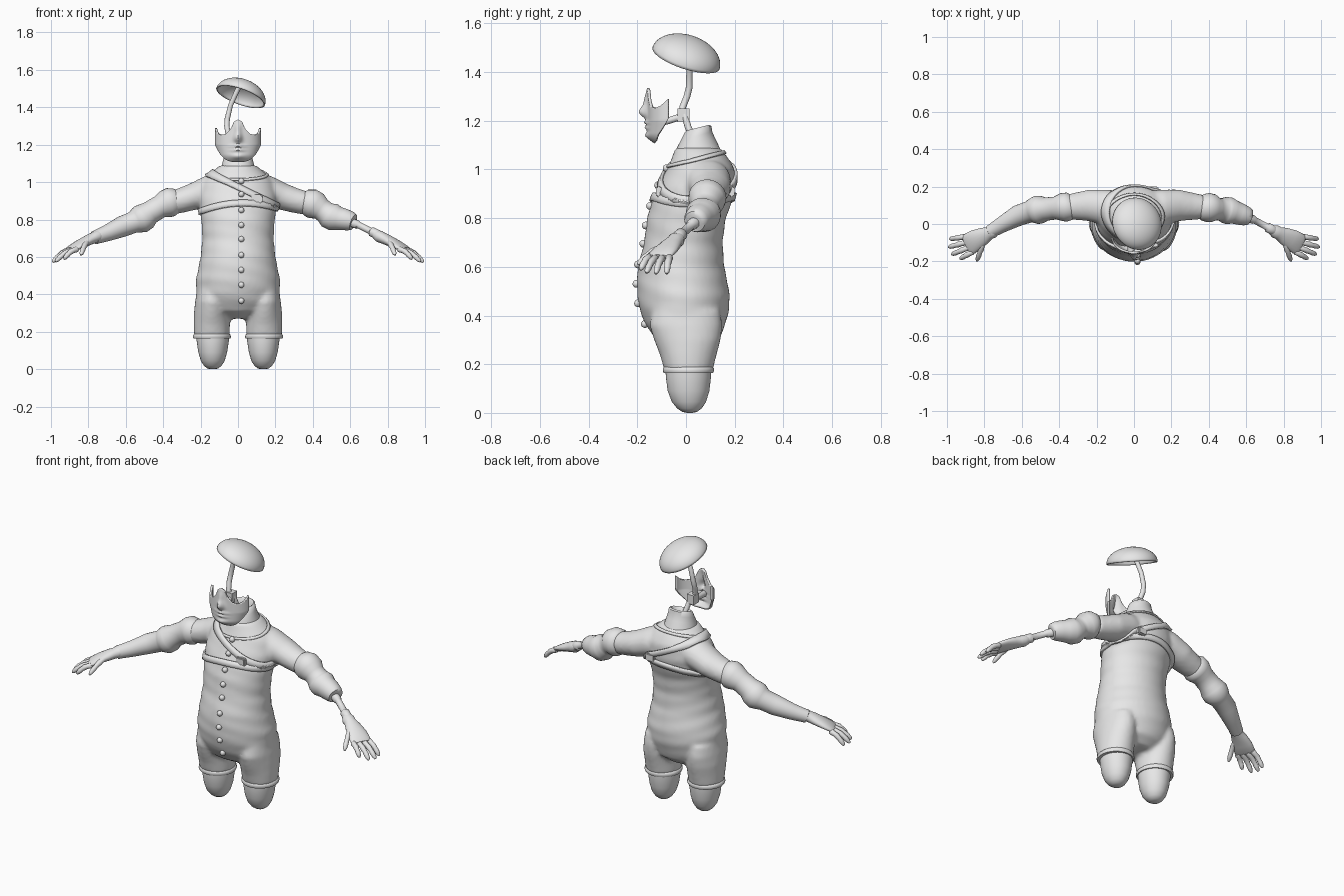
import bpy, bmesh, math
from mathutils import Vector

GREY = bpy.data.materials.new("plain_grey")
GREY.diffuse_color = (0.8, 0.8, 0.8, 1)

def finish(bm, name, smooth=50):
    bmesh.ops.recalc_face_normals(bm, faces=bm.faces)
    me = bpy.data.meshes.new(name)
    bm.to_mesh(me)
    bm.free()
    ob = bpy.data.objects.new(name, me)
    bpy.context.collection.objects.link(ob)
    me.materials.append(GREY)
    bpy.ops.object.select_all(action='DESELECT')
    ob.select_set(True)
    bpy.context.view_layer.objects.active = ob
    bpy.ops.object.shade_smooth_by_angle(angle=math.radians(smooth))
    return ob

def skin(bm, rings, caps=True, closed=False):
    vs = [[bm.verts.new(p) for p in r] for r in rings]
    n = len(vs[0])
    pairs = list(zip(vs, vs[1:])) + ([(vs[-1], vs[0])] if closed else [])
    for a, b in pairs:
        for i in range(n):
            bm.faces.new((a[i], a[(i + 1) % n], b[(i + 1) % n], b[i]))
    if caps:
        bm.faces.new(vs[0])
        bm.faces.new(vs[-1])

def tube(bm, pts, s=1, n=20):
    """pts: (x, y, z, radius or (side, up) radii); s mirrors x"""
    P = [Vector((p[0] * s, p[1], p[2])) for p in pts]
    rings = []
    for i, p in enumerate(P):
        t = (P[min(i + 1, len(P) - 1)] - P[max(i - 1, 0)]).normalized()
        ref = Vector((0, 1, 0)) if abs(t.z) > 0.8 else Vector((0, 0, 1))
        side = t.cross(ref).normalized()
        up = side.cross(t)
        r = pts[i][3]
        ra, rb = r if isinstance(r, tuple) else (r, r)
        rings.append([p + side * ra * math.cos(k * math.tau / n) + up * rb * math.sin(k * math.tau / n)
                      for k in range(n)])
    skin(bm, rings)

def interp(table, t):
    if t <= table[0][0]:
        return table[0][1:]
    for a, b in zip(table, table[1:]):
        if t <= b[0]:
            f = (t - a[0]) / (b[0] - a[0])
            return tuple(p + (q - p) * f for p, q in zip(a[1:], b[1:]))
    return table[-1][1:]

def upright(bm, rows, cx=0, n=48, tilt=0, fold=0):
    """rows: (z, half width, front y, back y)"""
    rings = []
    for z, a, y0, y1 in rows:
        ring = []
        for k in range(n):
            c, s = math.cos(k * math.tau / n), math.sin(k * math.tau / n)
            f = 1 + fold * math.sin(z * 75 + 3 * c + 2 * s)
            y = (y0 + y1) / 2 + (y1 - y0) / 2 * s * f
            ring.append((cx + a * c * f, y, z + tilt * (y - 0.05)))
        rings.append(ring)
    skin(bm, rings)

# Clothed body: torso, short trouser legs and upper sleeves blended together
TORSO = [(0.27, 0.10, -0.06, 0.09), (0.31, 0.18, -0.13, 0.14), (0.36, 0.215, -0.165, 0.16),
         (0.42, 0.225, -0.19, 0.177), (0.48, 0.225, -0.20, 0.18), (0.54, 0.212, -0.202, 0.17),
         (0.60, 0.2, -0.198, 0.157), (0.70, 0.19, -0.172, 0.15), (0.80, 0.197, -0.16, 0.163),
         (0.87, 0.205, -0.14, 0.19), (0.93, 0.208, -0.115, 0.202), (1.0, 0.19, -0.08, 0.20),
         (1.04, 0.155, -0.06, 0.18), (1.07, 0.12, -0.05, 0.155), (1.09, 0.095, -0.045, 0.14)]
bm = bmesh.new()
upright(bm, [(z,) + tuple(interp(TORSO, z)) for z in [0.27 + i * 0.0205 for i in range(41)]], fold=0.008)
for s in (-1, 1):
    upright(bm, [(0.17, 0.095, -0.088, 0.108), (0.24, 0.096, -0.108, 0.125), (0.30, 0.095, -0.13, 0.143),
                 (0.36, 0.09, -0.15, 0.15), (0.42, 0.08, -0.14, 0.14)], cx=0.14 * s, fold=0.01)
    tube(bm, [(0.08, 0.085, 0.97, (0.09, 0.08)), (0.15, 0.09, 0.955, (0.095, 0.083)),
              (0.24, 0.10, 0.922, (0.085, 0.072)), (0.30, 0.095, 0.903, (0.075, 0.067)),
              (0.37, 0.09, 0.885, (0.065, 0.062))], s)
body = finish(bm, "clothed_body")
m = body.modifiers.new("blend", 'REMESH')
m.mode, m.voxel_size, m.use_smooth_shade = 'VOXEL', 0.012, True
m = body.modifiers.new("soften", 'SMOOTH')
m.factor, m.iterations = 0.5, 5

# Rounded leg stumps and trouser hems
for s, tag in ((-1, "left"), (1, "right")):
    bm = bmesh.new()
    upright(bm, [(0.22, 0.088, -0.085, 0.105), (0.15, 0.086, -0.083, 0.103), (0.09, 0.077, -0.075, 0.096),
                 (0.045, 0.064, -0.058, 0.082), (0.018, 0.047, -0.036, 0.064), (0.004, 0.03, -0.015, 0.045),
                 (0.0, 0.012, 0.004, 0.026)], cx=0.135 * s)
    finish(bm, tag + "_leg_stump", 80)
    bm = bmesh.new()
    upright(bm, [(0.163, 0.088, -0.085, 0.105), (0.163, 0.098, -0.091, 0.111), (0.172, 0.102, -0.095, 0.115),
                 (0.183, 0.1, -0.095, 0.115), (0.19, 0.092, -0.09, 0.11)], cx=0.14 * s)
    finish(bm, tag + "_trouser_hem")

# Neck stump with slanted hollow top
bm = bmesh.new()
upright(bm, [(1.05, 0.098, -0.052, 0.145), (1.08, 0.09, -0.046, 0.133), (1.11, 0.082, -0.038, 0.12),
             (1.14, 0.074, -0.02, 0.108), (1.165, 0.068, -0.006, 0.104), (1.172, 0.06, 0.004, 0.095),
             (1.165, 0.052, 0.012, 0.087), (1.135, 0.045, 0.02, 0.08)], tilt=0.25)
finish(bm, "neck")

# Straps and neckline hugging the body
def strap(name, zfun, width, thick, n=96):
    bm = bmesh.new()
    rings = []
    for k in range(n):
        c, s = math.cos(k * math.tau / n), math.sin(k * math.tau / n)
        z = 0.95
        for _ in range(30):
            a, y0, y1 = interp(TORSO, z)
            x, y = a * c, (y0 + y1) / 2 + (y1 - y0) / 2 * s
            z = 0.5 * z + 0.5 * zfun(x, y)
        rings.append([])
        for h in (-0.5, 0, 0.5):
            a, y0, y1 = interp(TORSO, z + h * width)
            rings[-1].append((a * c * 1.05, (y0 + y1) / 2 + (y1 - y0) / 2 * s * 1.05, z + h * width))
    vs = [[bm.verts.new(p) for p in r] for r in rings]
    for i in range(n):
        a, b = vs[i], vs[(i + 1) % n]
        for j in (0, 1):
            bm.faces.new((a[j], b[j], b[j + 1], a[j + 1]))
    ob = finish(bm, name)
    m = ob.modifiers.new("hug", 'SHRINKWRAP')
    m.target, m.offset, m.wrap_mode = body, thick * 0.5, 'ABOVE_SURFACE'
    m = ob.modifiers.new("thickness", 'SOLIDIFY')
    m.thickness, m.offset = thick, 0

strap("chest_strap", lambda x, y: 0.888 + 0.05 * x - 0.9 * x * x, 0.032, 0.012)
strap("shoulder_strap", lambda x, y: 0.975 - 0.5 * x, 0.034, 0.012)
strap("neckline", lambda x, y: 1.045 + 0.25 * (y - 0.05), 0.012, 0.008)

def box(bm, center, size):
    vs = bmesh.ops.create_cube(bm, size=1)['verts']
    for v in vs:
        v.co = Vector(center) + Vector([v.co[i] * size[i] for i in range(3)])

for name, y in (("front_buckle", -0.112), ("back_buckle", 0.188)):
    bm = bmesh.new()
    box(bm, (0.1, y, 0.91), (0.06, 0.024, 0.045))
    bmesh.ops.bevel(bm, geom=bm.edges[:], offset=0.006, segments=2, affect='EDGES')
    finish(bm, name)

# Row of front buttons
bm = bmesh.new()
for z in (1.005, 0.935, 0.85, 0.77, 0.695, 0.61, 0.53, 0.45, 0.365):
    vs = bmesh.ops.create_uvsphere(bm, u_segments=14, v_segments=8, radius=0.016)['verts']
    for v in vs:
        v.co += Vector((0.018, interp(TORSO, z)[1] - 0.002, z))
finish(bm, "buttons")

# Sleeves: long on one side, rolled up with an artificial rod on the other
bm = bmesh.new()
tube(bm, [(0.32, 0.093, 0.9, 0.055), (0.335, 0.09, 0.898, 0.068), (0.36, 0.09, 0.893, 0.078),
          (0.385, 0.09, 0.883, 0.075), (0.42, 0.085, 0.867, 0.061), (0.47, 0.08, 0.837, 0.062),
          (0.495, 0.077, 0.817, 0.073), (0.52, 0.075, 0.802, 0.076), (0.545, 0.07, 0.792, 0.066),
          (0.56, 0.065, 0.785, 0.058), (0.62, 0.045, 0.762, 0.056), (0.70, 0.0, 0.727, 0.044),
          (0.755, -0.033, 0.707, 0.037), (0.768, -0.041, 0.702, 0.036), (0.77, -0.042, 0.701, 0.028)], -1, 28)
finish(bm, "long_sleeve")
bm = bmesh.new()
tube(bm, [(0.35, 0.093, 0.892, 0.055), (0.365, 0.09, 0.89, 0.07), (0.395, 0.088, 0.885, 0.078),
          (0.42, 0.085, 0.872, 0.075), (0.445, 0.08, 0.855, 0.06), (0.465, 0.078, 0.84, 0.06),
          (0.485, 0.075, 0.822, 0.07), (0.51, 0.07, 0.813, 0.073), (0.54, 0.062, 0.805, 0.062),
          (0.57, 0.052, 0.8, 0.058), (0.60, 0.042, 0.792, 0.052), (0.617, 0.036, 0.786, 0.044),
          (0.619, 0.035, 0.785, 0.03)], 1, 28)
finish(bm, "rolled_sleeve")
bm = bmesh.new()
tube(bm, [(0.59, 0.045, 0.79, 0.024), (0.64, 0.022, 0.772, 0.023), (0.645, 0.02, 0.77, 0.018),
          (0.71, -0.015, 0.738, 0.018), (0.715, -0.018, 0.735, 0.026), (0.74, -0.032, 0.722, 0.026),
          (0.77, -0.045, 0.703, 0.02)])
finish(bm, "forearm_rod")

# Hands: palm, four fingers and thumb
for s, tag in ((-1, "left"), (1, "right")):
    bm = bmesh.new()
    tube(bm, [(0.735, -0.03, 0.72, (0.026, 0.024)), (0.755, -0.04, 0.71, (0.036, 0.032)),
              (0.772, -0.048, 0.702, (0.034, 0.03)), (0.80, -0.062, 0.69, (0.045, 0.028)),
              (0.845, -0.085, 0.668, (0.056, 0.023)), (0.88, -0.107, 0.648, (0.059, 0.018)),
              (0.895, -0.115, 0.64, (0.052, 0.011))], s)
    for base, tip in (((0.906, -0.068, 0.638), (0.985, -0.08, 0.572)), ((0.894, -0.097, 0.637), (0.992, -0.124, 0.572)),
                      ((0.88, -0.124, 0.637), (0.975, -0.163, 0.575)), ((0.862, -0.148, 0.64), (0.93, -0.186, 0.588)),
                      ((0.8, -0.085, 0.685), (0.84, -0.198, 0.61))):
        b, t = Vector(base), Vector(tip)
        tube(bm, [(*(b + (t - b) * f + Vector((0, 0, 0.012 * math.sin(f * math.pi)))), r) for f, r in
                  ((-0.08, 0.011), (0.05, 0.016), (0.3, 0.0135), (0.45, 0.0155), (0.62, 0.0125),
                   (0.75, 0.014), (0.92, 0.011), (1.0, 0.005))], s, 12)
    finish(bm, tag + "_hand", 60)

# Lower-face mask shell with peaked upper edge
TOP = [(0, 1.335), (0.12, 1.325), (0.22, 1.285), (0.38, 1.258), (0.6, 1.252), (0.8, 1.262), (1, 1.29)]
bump = lambda x, z, cx, cz, sx, sz: math.exp(-((x - cx) / sx) ** 2 - ((z - cz) / sz) ** 2)
bm = bmesh.new()
NU, NV = 48, 32
grid = []
for i in range(NU + 1):
    u = -1 + 2 * i / NU
    top, low = interp(TOP, abs(u))[0], 1.107 + 0.10 * abs(u) ** 3
    row = []
    for j in range(NV + 1):
        z = low + (top - low) * j / NV
        x = 0.124 * math.sin(u * 1.4) / math.sin(1.4) * (1 - 0.25 * max(0, (1.2 - z) / 0.1))
        y = -0.158 + 0.085 * u * u + 0.03 * max(0, (1.15 - z) / 0.045) ** 2
        y -= 0.032 * bump(x, z, 0, 1.235, 0.02, 0.025) + 0.014 * bump(x, z, 0, 1.28, 0.016, 0.04)
        y -= 0.013 * bump(x, z, 0, 1.193, 0.035, 0.008) + 0.013 * bump(x, z, 0, 1.172, 0.03, 0.008)
        y -= 0.012 * bump(x, z, 0, 1.138, 0.03, 0.015)
        row.append(bm.verts.new((x, y, z)))
    grid.append(row)
for i in range(NU):
    for j in range(NV):
        bm.faces.new((grid[i][j], grid[i + 1][j], grid[i + 1][j + 1], grid[i][j + 1]))
mask = finish(bm, "face_mask")
m = mask.modifiers.new("thickness", 'SOLIDIFY')
m.thickness, m.offset = 0.012, -1

# Support frame: joint block, bent rod to the cap, arm to the mask, post to the neck
bm = bmesh.new()
tube(bm, [(-0.04, -0.012, 1.22, 0.014), (-0.052, -0.014, 1.255, 0.014), (-0.06, 0.004, 1.3, 0.014),
          (-0.057, 0.014, 1.34, 0.014), (-0.04, 0.014, 1.41, 0.013), (-0.018, 0.01, 1.46, 0.013),
          (0.008, 0.004, 1.515, 0.013)], 1, 14)
tube(bm, [(-0.035, -0.01, 1.22, 0.014), (-0.025, -0.08, 1.198, 0.014), (-0.015, -0.145, 1.19, 0.018)], 1, 14)
tube(bm, [(-0.03, -0.008, 1.23, 0.014), (-0.015, 0.01, 1.17, 0.014), (-0.005, 0.035, 1.12, 0.014)], 1, 14)
box(bm, (-0.038, -0.01, 1.222), (0.045, 0.048, 0.055))
finish(bm, "support_frame", 40)

# Skull cap: tilted open dome
bm = bmesh.new()
bmesh.ops.create_uvsphere(bm, u_segments=48, v_segments=24, radius=1)
bmesh.ops.delete(bm, geom=[v for v in bm.verts if v.co.z < -0.01], context='VERTS')
turn = Vector((0, 0, 1)).rotation_difference(Vector((0.36, 0.33, 1)))
for v in bm.verts:
    v.co = turn @ Vector((v.co.x * 0.138, v.co.y * 0.145, v.co.z * 0.09)) + Vector((0.014, 0.0, 1.457))
cap = finish(bm, "skull_cap")
m = cap.modifiers.new("thickness", 'SOLIDIFY')
m.thickness, m.offset = 0.008, -1
